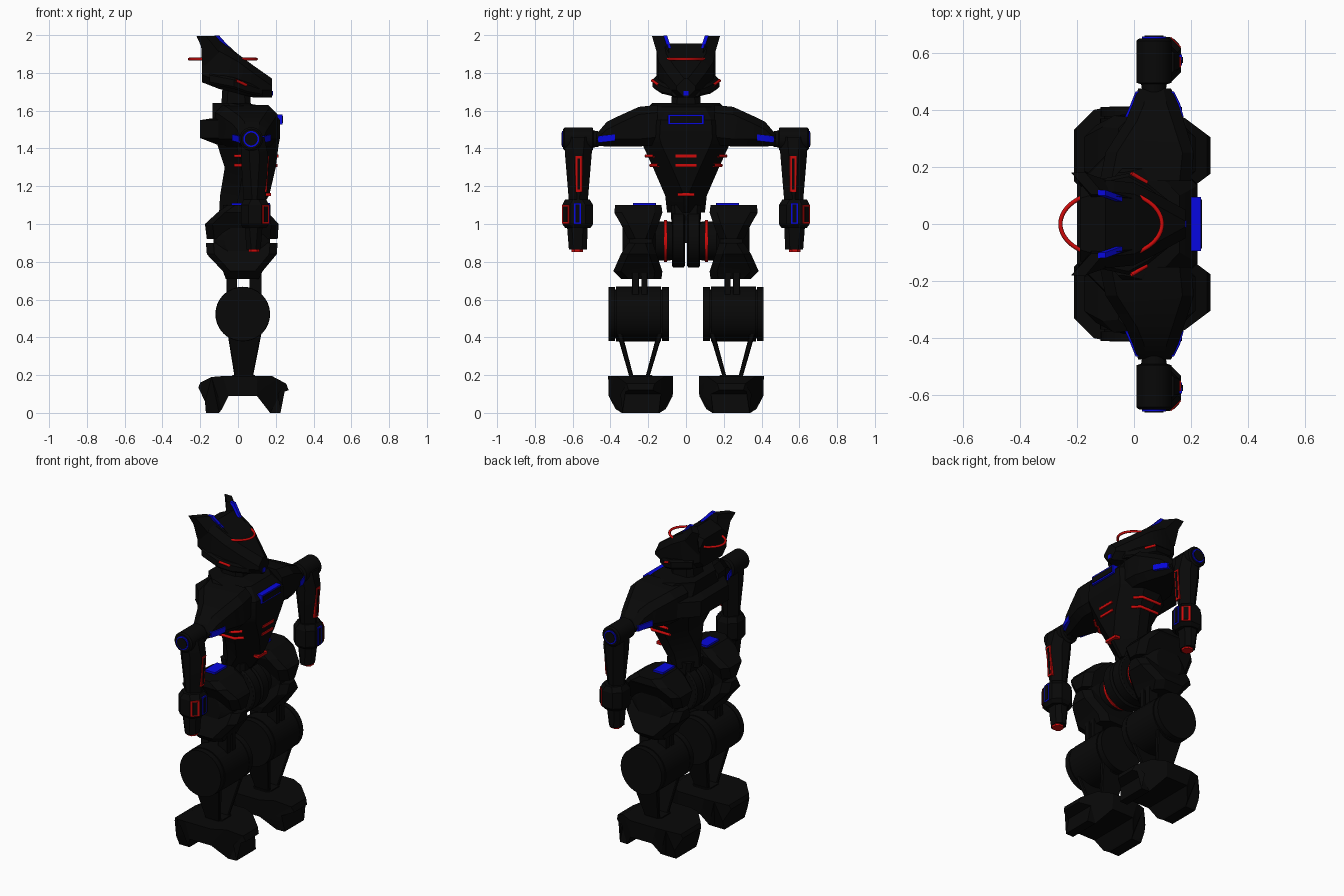
import bpy, bmesh, math


def material(name, rgb):
    m = bpy.data.materials.new(name)
    m.diffuse_color = (*rgb, 1)
    return m


BLACK = material("matte black", (0.0025, 0.0025, 0.0025))
RED = material("signal red", (0.62, 0.003, 0.003))
BLUE = material("signal blue", (0.002, 0.002, 0.75))


def finish(obj, mat, mirror):
    bpy.context.collection.objects.link(obj)
    obj.data.materials.append(mat)
    if mirror:
        mod = obj.modifiers.new("mirror", 'MIRROR')
        mod.use_axis = (False, True, False)
        mod.use_mirror_merge = False
    return obj


def loft(name, rings, mat=BLACK, mirror=True):
    """Skin equal-length point rings and cap both ends."""
    bm = bmesh.new()
    vs = [[bm.verts.new(p) for p in r] for r in rings]
    n = len(vs[0])
    for a, b in zip(vs, vs[1:]):
        for i in range(n):
            j = (i + 1) % n
            bm.faces.new((a[i], a[j], b[j], b[i]))
    caps = [bm.faces.new(vs[0][::-1]), bm.faces.new(vs[-1])]
    bmesh.ops.triangulate(bm, faces=caps)
    bmesh.ops.recalc_face_normals(bm, faces=bm.faces)
    me = bpy.data.meshes.new(name)
    bm.to_mesh(me)
    bm.free()
    return finish(bpy.data.objects.new(name, me), mat, mirror)


def rect(axis, pos, a0, a1, b0, b1, c=0.0):
    """Chamfered rectangle across an axis; a, b are the other two axes in order."""
    c = max(min(c, (a1 - a0) * .45, (b1 - b0) * .45), 0.0005)
    ab = [(a0 + c, b0), (a1 - c, b0), (a1, b0 + c), (a1, b1 - c),
          (a1 - c, b1), (a0 + c, b1), (a0, b1 - c), (a0, b0 + c)]
    place = {'x': lambda a, b: (pos, a, b), 'y': lambda a, b: (a, pos, b), 'z': lambda a, b: (a, b, pos)}
    return [place[axis](a, b) for a, b in ab]


def limb(name, axis, sections, c=0.0, mat=BLACK, mirror=True):
    return loft(name, [rect(axis, *s, c) for s in sections], mat, mirror)


def box(name, x0, x1, y0, y1, z0, z1, mat=BLACK, mirror=True):
    return limb(name, 'z', [(z0, x0, x1, y0, y1), (z1, x0, x1, y0, y1)], 0, mat, mirror)


def lathe(name, profile, cx, cz, mat=BLACK, n=32):
    """Turned part about the y axis from (y, radius) pairs, mirrored."""
    ang = [2 * math.pi * i / n for i in range(n)]
    return loft(name, [[(cx + r * math.cos(t), y, cz + r * math.sin(t)) for t in ang]
                       for y, r in profile], mat)


def tube(name, pts, r, mat, closed=False, mirror=False):
    cu = bpy.data.curves.new(name, 'CURVE')
    cu.dimensions, cu.bevel_depth, cu.bevel_resolution = '3D', r, 2
    sp = cu.splines.new('POLY')
    sp.points.add(len(pts) - 1)
    for q, p in zip(sp.points, pts):
        q.co = (*p, 1)
    sp.use_cyclic_u = closed
    return finish(bpy.data.objects.new(name, cu), mat, mirror)


# Head: wedge falling to the muzzle, ears, cheek guards and halo
limb("head", 'x', [(-.19, -.13, .13, 1.75, 1.92), (-.1, -.155, .155, 1.715, 1.955),
                   (0, -.145, .145, 1.69, 1.9), (.08, -.105, .105, 1.67, 1.84),
                   (.18, -.05, .05, 1.67, 1.77)], .04, mirror=False)
ear_in = [(-.15, 1.995), (-.105, 1.995), (.02, 1.88), (-.05, 1.84), (-.15, 1.84), (-.15, 1.94)]
ear_out = [(-.22, 1.995), (-.17, 1.995), (-.06, 1.86), (-.1, 1.84), (-.19, 1.84), (-.195, 1.94)]
loft("ear", [[(x, .08 + (z - 1.84) * .15, z) for x, z in ear_in],
             [(x, .135 + (z - 1.84) * .29, z) for x, z in ear_out]])
loft("ear_light", [rect('z', 1.93, -.06, -.04, .078, .098), rect('z', 1.998, -.127, -.1, .1, .12)], BLUE)
limb("cheek_guard", 'x', [(-.15, .08, .15, 1.74, 1.8), (-.02, .08, .178, 1.715, 1.775),
                          (.05, .07, .14, 1.69, 1.75), (.13, .04, .075, 1.675, 1.72)], .012)
tube("cheek_light", [(-.01, .178, 1.76), (.045, .145, 1.735)], .008, RED, mirror=True)
tube("halo", [(-.08 + .178 * math.cos(math.radians(a)), .115 * math.sin(math.radians(a)), 1.873)
              for a in range(0, 360, 6)], .0075, RED, closed=True)
box("chin_light", .17, .184, -.013, .013, 1.68, 1.705, BLUE, False)
limb("neck", 'z', [(1.6, -.09, .07, -.08, .08), (1.76, -.08, .06, -.07, .07)], .03, mirror=False)

# Torso with back hump, chest light and rib lights
limb("torso", 'z', [(1.06, -.10, .10, -.10, .10), (1.15, -.095, .165, -.11, .11),
                    (1.3, -.07, .2, -.175, .175), (1.42, -.11, .215, -.23, .23),
                    (1.455, -.2, .222, -.24, .24), (1.55, -.2, .222, -.235, .235),
                    (1.56, -.135, .215, -.23, .23), (1.62, -.135, .16, -.2, .2),
                    (1.64, -.135, .04, -.18, .18)], .1, mirror=False)
box("chest_light", .2, .235, -.095, .095, 1.527, 1.58, BLUE, False)
box("chest_panel", .2, .238, -.086, .086, 1.536, 1.571, BLACK, False)
for z, hy, xf in ((1.36, .21, .21), (1.31, .186, .204)):
    tube("side_rib_light", [(-.02, hy, z), (xf - .1, hy, z), (xf - .06, hy - .04, z)], .009, RED, mirror=True)
    box("front_rib_light", xf - .02, xf + .004, -.055, .055, z - .008, z + .008, RED, False)
box("belly_light", .14, .176, -.045, .045, 1.147, 1.163, RED, False)

# Pelvis
limb("waist", 'z', [(.9, -.05, .09, -.075, .075), (1.1, -.08, .09, -.08, .08)], .02, mirror=False)
lathe("pelvis_disc", [(.006, .14), (.012, .15), (.068, .15), (.075, .14)], .02, .92)
lathe("hip_joint", [(.07, .1), (.1, .105), (.2, .1)], .02, .91)
lathe("hip_light", [(.1, .112), (.116, .112)], .02, .91, RED)

# Shoulder and upper arm
limb("upper_arm", 'y', [(.15, -.12, .2, 1.42, 1.63), (.25, -.1, .21, 1.41, 1.62),
                        (.36, -.03, .175, 1.41, 1.57), (.42, -.005, .155, 1.41, 1.54),
                        (.475, .015, .13, 1.415, 1.475)], .04)
limb("arm_light", 'y', [(.375, -.032, .174, 1.44, 1.475), (.42, -.012, .162, 1.435, 1.47),
                        (.465, .006, .14, 1.43, 1.465)], 0, BLUE)

# Elbow, forearm, cuff and hand
lathe("elbow", [(.46, .04), (.49, .045), (.495, .062), (.642, .062), (.65, .052)], .07, 1.45)
lathe("elbow_light", [(.64, .042), (.657, .042)], .07, 1.45, BLUE)
lathe("elbow_cap", [(.64, .034), (.66, .034)], .07, 1.45)
limb("forearm", 'z', [(1.46, .015, .14, .492, .645), (1.36, .015, .16, .5, .64),
                      (1.12, .03, .145, .52, .62)], .045)
for name, w, dx, dz, mat in (("forearm_light", .018, 0, 0, RED), ("forearm_panel", .007, .003, .012, BLACK)):
    limb(name, 'z', [(1.17 + dz, .12, .152 + dx, .567 - w, .567 + w),
                     (1.36 - dz, .12, .164 + dx, .567 - w, .567 + w)], 0, mat)
limb("cuff", 'z', [(.98, .025, .15, .505, .64), (1.0, .015, .165, .492, .655),
                   (1.1, .015, .165, .492, .655), (1.13, .03, .15, .51, .64)], .04)
box("cuff_light", .1, .169, .556, .594, 1.0, 1.11, BLUE)
box("cuff_panel", .1, .172, .564, .586, 1.008, 1.102)
for name, m, d, mat in (("cuff_corner_light", 0, .003, RED), ("cuff_corner_panel", .008, .005, BLACK)):
    loft(name, [[(.163 - m, .617 + m, z), (.127 + m, .653 - m, z), (.127 + m + d, .653 - m + d, z),
                 (.163 - m + d, .617 + m + d, z)] for z in (1.002 + m, 1.1 - m)], mat)
limb("hand", 'z', [(.865, .045, .12, .525, .62), (.99, .035, .13, .52, .63)], .025)
limb("hand_light", 'z', [(.853, .055, .115, .545, .605), (.868, .055, .115, .545, .605)], .015, RED)

# Thigh: two clamshells round a drum
limb("thigh_upper_shell", 'z', [(.92, -.165, .21, .175, .307), (1.0, -.175, .215, .145, .345),
                                (1.06, -.11, .16, .125, .38), (1.1, -.055, .1, .13, .375)], .04)
limb("thigh_lower_shell", 'z', [(.9, -.17, .21, .175, .307), (.84, -.165, .205, .155, .345),
                                (.75, -.08, .13, .125, .385), (.71, -.065, .11, .13, .345)], .04)
lathe("thigh_drum", [(.16, .1), (.18, .15), (.3, .15), (.335, .09)], .02, .91)
box("thigh_light", -.035, .035, .16, .28, 1.095, 1.112, BLUE)

# Knee links and grooved knee drum
for x0, x1 in ((-.06, -.005), (.06, .125)):
    box("knee_link", x0, x1, .205, .235, .6, .74)
    box("knee_link", x0, x1, .25, .285, .6, .74)
lathe("knee", [(.09, .1), (.09, .143), (.127, .143), (.127, .13), (.133, .13), (.133, .145),
               (.37, .145), (.37, .13), (.376, .13), (.376, .143), (.41, .143), (.41, .1)], .025, .523)

# Shin struts
limb("outer_shin_strut", 'z', [(.45, -.06, .13, .345, .375), (.17, -.015, .075, .272, .294)], .005)
limb("inner_shin_strut", 'z', [(.45, -.06, .13, .115, .145), (.17, -.015, .075, .2, .22)], .005)

# Foot: arched side profile, narrower towards the ground, toe and heel
foot = [(-.21, .135), (-.2, .16), (-.14, .19), (-.08, .195), (-.02, .195), (.1, .195), (.18, .195),
        (.255, .155), (.268, .12), (.21, .1), (.225, 0), (.17, 0), (.1, .09), (-.05, .09),
        (-.085, .02), (-.1, 0), (-.17, 0), (-.175, .06)]


def foot_half(x, z):
    side = .19 - (z - .15) * .4 if z > .15 else .1 + .09 * math.sqrt(z / .15)
    plan = .19 - max(0, x - .1) * .75 - max(0, -.11 - x) * 1.0
    return min(side, plan)


loft("foot", [[(x, .24 + s * foot_half(x, z), z) for x, z in foot] for s in (-1, -.5, .5, 1)])
limb("ankle", 'z', [(.15, -.04, .1, .16, .32), (.2, -.03, .09, .18, .3)], .02)

# Smooth the round parts, keep hard edges
for o in bpy.data.objects:
    o.select_set(o.type == 'MESH')
bpy.context.view_layer.objects.active = bpy.data.objects["head"]
bpy.ops.object.shade_smooth_by_angle(angle=math.radians(25))
